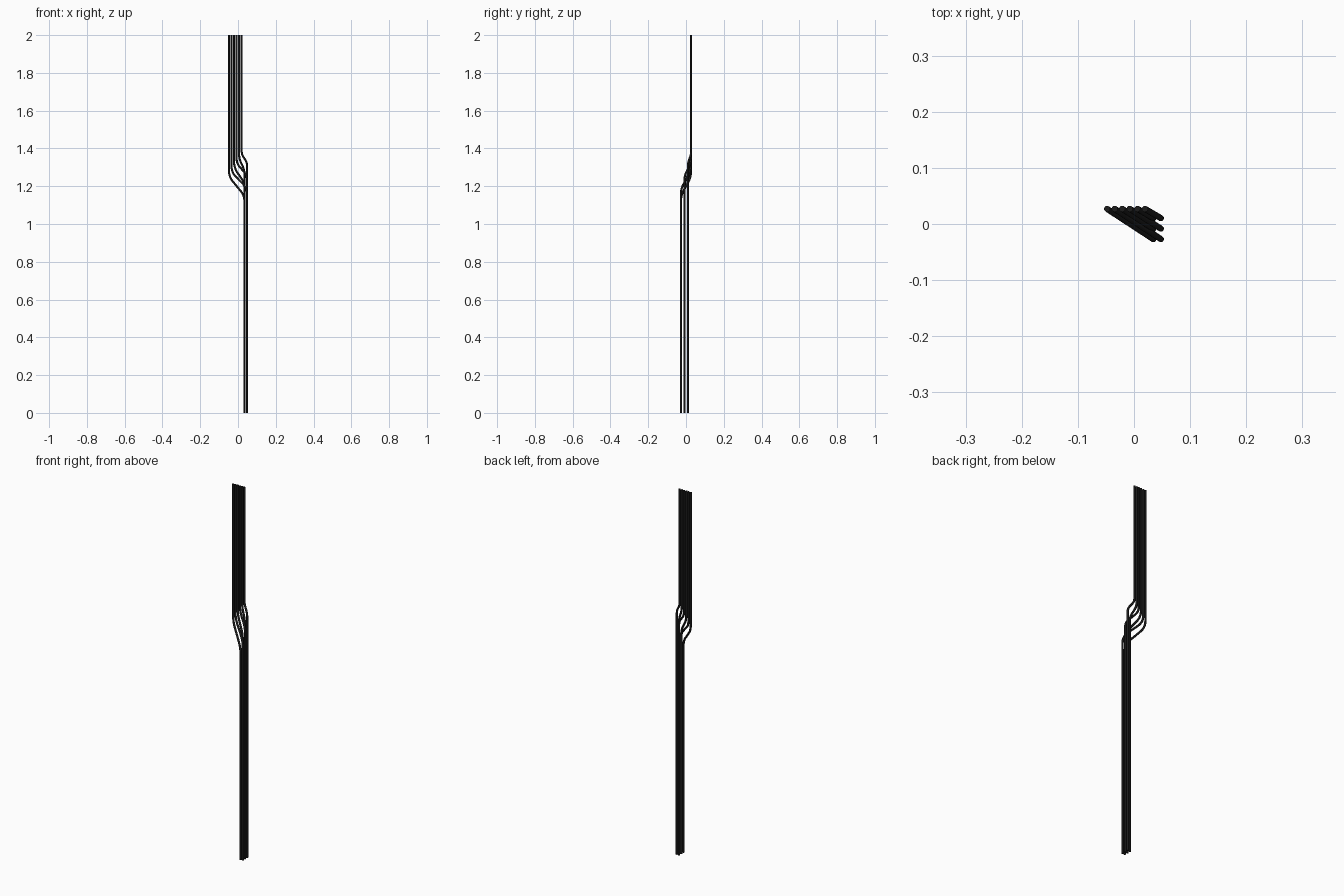
import bpy
from mathutils import Vector

if "Cube" in bpy.data.objects:
    bpy.data.objects.remove(bpy.data.objects["Cube"])

R = 0.0055
mat = bpy.data.materials.new("black_rubber")
mat.diffuse_color = (0.012, 0.012, 0.012, 1)
mat.use_nodes = True
mat.node_tree.nodes["Principled BSDF"].inputs["Base Color"].default_value = mat.diffuse_color


def fillet(points, d, n=8):
    # replace inner corners by smooth arcs
    pts = [Vector(p) for p in points]
    out = [pts[0]]
    for a, b, c in zip(pts, pts[1:], pts[2:]):
        p = b + (a - b).normalized() * d
        q = b + (c - b).normalized() * d
        for i in range(n + 1):
            t = i / n
            out.append(p * (1 - t) ** 2 + b * 2 * t * (1 - t) + q * t * t)
    return out + [pts[-1]]


def cable(name, points, d):
    cu = bpy.data.curves.new(name, 'CURVE')
    cu.dimensions = '3D'
    cu.bevel_depth = R
    cu.bevel_resolution = 4
    cu.use_fill_caps = True
    path = fillet(points, d)
    s = cu.splines.new('POLY')
    s.points.add(len(path) - 1)
    for sp, p in zip(s.points, path):
        sp.co = (*p, 1)
    ob = bpy.data.objects.new(name, cu)
    bpy.context.collection.objects.link(ob)
    cu.materials.append(mat)
    bpy.ops.object.select_all(action='DESELECT')
    ob.select_set(True)
    bpy.context.view_layer.objects.active = ob
    bpy.ops.object.convert(target='MESH')
    bpy.ops.object.shade_smooth_by_angle()


# flat row of six at the top, bent into a two by three bundle below
for i in range(6):
    col, row = i % 2, i // 2
    x0, y0 = -0.048 + 0.0135 * i, 0.027
    x1, y1 = 0.0345 + 0.0135 * col, -0.027 + 0.0187 * row
    zt = 1.25 + 0.0235 * i
    zb = 1.15 + 0.034 * i + 0.006 * col
    cable(f"cable_{i + 1}",
          [(x0, y0, 2), (x0, y0, zt), (x1, y1, zb), (x1, y1, 0)],
          min(0.035, 0.45 * (zt - zb)))
